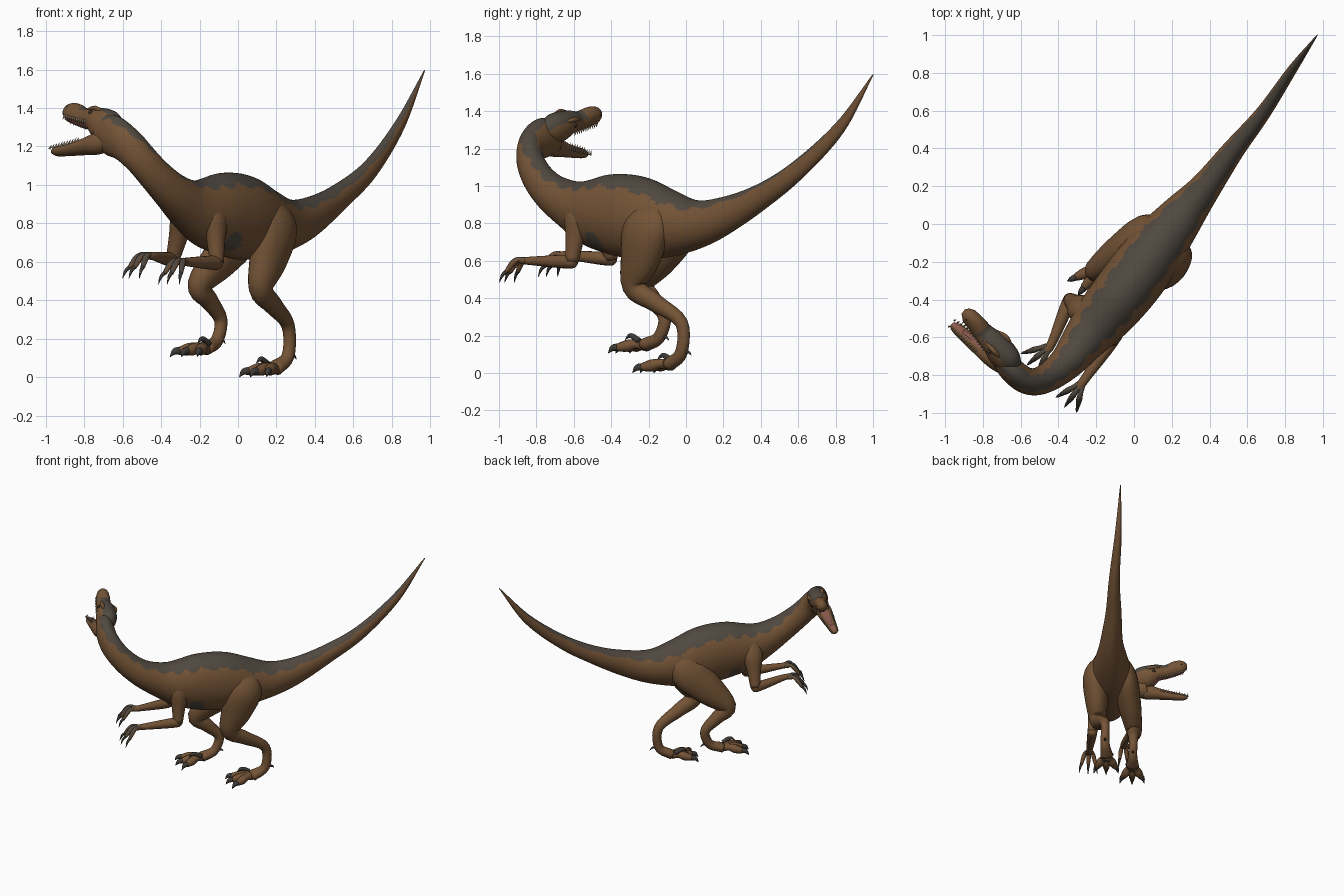
import bpy, bmesh, math
from mathutils import Vector, Matrix

if "Cube" in bpy.data.objects:
    bpy.data.objects.remove(bpy.data.objects["Cube"])


def material(name, rgb):
    m = bpy.data.materials.new(name)
    m.use_nodes = True
    m.diffuse_color = (*rgb, 1)
    bsdf = m.node_tree.nodes["Principled BSDF"]
    bsdf.inputs["Base Color"].default_value = (*rgb, 1)
    bsdf.inputs["Roughness"].default_value = 0.8
    return m


MATS = [material("brown_skin", (0.175, 0.088, 0.037)),
        material("grey_back", (0.08, 0.066, 0.051)),
        material("dark_claw", (0.05, 0.044, 0.038)),
        material("ivory_tooth", (0.45, 0.36, 0.22)),
        material("pink_mouth", (0.26, 0.1, 0.08)),
        material("dark_eye", (0.04, 0.028, 0.015))]
BROWN, GREY, CLAW, TOOTH, MOUTH, EYE = range(6)
UP = Vector((0, 0, 1))
AXIS = Vector((0.628, 0.778, 0))      # body direction, towards the tail
SIDE = Vector((0.778, -0.628, 0))     # towards the model's left


def finish(name, bm):
    bmesh.ops.recalc_face_normals(bm, faces=bm.faces)
    me = bpy.data.meshes.new(name)
    for f in bm.faces:
        f.smooth = True
    bm.to_mesh(me)
    bm.free()
    for m in MATS:
        me.materials.append(m)
    ob = bpy.data.objects.new(name, me)
    bpy.context.scene.collection.objects.link(ob)


def smooth_path(pts, sub):
    """Catmull-Rom through rows of (x, y, z, half height, half width)."""
    p = [Vector(q) for q in pts]
    p = [p[0] * 2 - p[1]] + p + [p[-1] * 2 - p[-2]]
    out = []
    for a, b, c, d in zip(p, p[1:], p[2:], p[3:]):
        for k in range(sub):
            t = k / sub
            out.append((b * 2 + (c - a) * t + (a * 2 - b * 5 + c * 4 - d) * t ** 2
                        + (b * 3 - a - c * 3 + d) * t ** 3) / 2)
    return out + [p[-2]]


def loft(name, pts, up=UP, seg=16, sub=5, paint=lambda c, i, pos: BROWN, frame=None):
    """Skin elliptical rings along a path; paint(c, i, pos) picks the colour."""
    rows = smooth_path(pts, sub)
    ctr = [Vector(r[:3]) for r in rows]
    if frame:
        ctr = [frame @ c for c in ctr]
    bm = bmesh.new()
    rings = []
    for i, (c, r) in enumerate(zip(ctr, rows)):
        t = (ctr[min(i + 1, len(ctr) - 1)] - ctr[max(i - 1, 0)]).normalized()
        side = t.cross(up).normalized()
        top = side.cross(t)
        h, w = max(r[3], 0.001), max(r[4], 0.001)
        angles = [2 * math.pi * k / seg for k in range(seg)]
        rings.append([bm.verts.new(c + top * h * math.cos(a) + side * w * math.sin(a))
                      for a in angles])
    for i, (a, b) in enumerate(zip(rings, rings[1:])):
        for k in range(seg):
            n = (k + 1) % seg
            f = bm.faces.new((a[k], a[n], b[n], b[k]))
            f.material_index = paint(math.cos(2 * math.pi * (k + 0.5) / seg), i,
                                     f.calc_center_median())
    for ring in (rings[0], rings[-1]):
        bm.faces.new(ring).material_index = paint(0, 0, ring[0].co)
    finish(name, bm)


def solid(index):
    return lambda c, i, pos: index


# Body, neck and tail in one skin, with a ragged dark band and flank patches
patches = [Vector((-0.03, -0.49, 0.7)), Vector((-0.215, -0.34, 0.7))]


def body_paint(c, i, pos):
    if min((pos - p).length for p in patches) < 0.06:
        return GREY
    edge = 0.54 + 0.14 * min(i / 60, 1) + 0.07 * math.sin(i * 0.9)
    edge += 0.14 * max(0, 1 - i / 20) + 0.1 * (i > 92)
    return GREY if c > edge else BROWN


loft("body", [
    (0.97, 1.0, 1.595, 0.003, 0.003), (0.84, 0.82, 1.31, 0.034, 0.025),
    (0.685, 0.59, 1.08, 0.052, 0.04), (0.525, 0.39, 0.937, 0.07, 0.059),
    (0.38, 0.195, 0.838, 0.102, 0.083), (0.26, 0.05, 0.795, 0.133, 0.117),
    (0.14, -0.1, 0.8, 0.185, 0.148), (0.03, -0.25, 0.83, 0.22, 0.163),
    (-0.07, -0.38, 0.848, 0.217, 0.16), (-0.17, -0.5, 0.86, 0.184, 0.147),
    (-0.26, -0.61, 0.898, 0.134, 0.12), (-0.345, -0.72, 0.965, 0.104, 0.095),
    (-0.43, -0.795, 1.05, 0.09, 0.08), (-0.51, -0.833, 1.14, 0.086, 0.073),
    (-0.58, -0.825, 1.21, 0.094, 0.07), (-0.65, -0.77, 1.255, 0.107, 0.067),
    (-0.71, -0.7, 1.27, 0.09, 0.055)], seg=64, sub=8, paint=body_paint)

# Head frame: local x forward, y left, z up, turned back and rolled
fwd = Vector((-0.66, 0.72, 0.2)).normalized()
left = Matrix.Rotation(math.radians(25), 3, fwd) @ UP.cross(fwd).normalized()
crown = fwd.cross(left)
HEAD = Matrix.Translation((-0.66, -0.74, 1.28)) @ Matrix((fwd, left, crown)).transposed().to_4x4()


def skull_paint(c, i, pos):
    if c < -0.8 and i > 10:
        return MOUTH
    return GREY if c > 0.6 + 0.08 * math.sin(i * 2) and i < 22 else BROWN


loft("skull", [(-0.06, 0, -0.01, 0.04, 0.03), (0.02, 0, 0.012, 0.085, 0.066),
               (0.08, 0, 0.024, 0.085, 0.074), (0.15, 0, 0.035, 0.064, 0.066),
               (0.22, 0, 0.025, 0.052, 0.054), (0.3, 0, 0.034, 0.055, 0.046),
               (0.35, 0, 0.03, 0.046, 0.039), (0.378, 0, 0.02, 0.018, 0.018)],
     up=crown, seg=28, paint=skull_paint, frame=HEAD)
loft("lower_jaw", [(-0.03, 0, -0.045, 0.05, 0.045), (0.05, 0, -0.085, 0.057, 0.056),
                   (0.13, 0, -0.122, 0.042, 0.05), (0.22, 0, -0.16, 0.03, 0.039),
                   (0.3, 0, -0.187, 0.024, 0.03), (0.332, 0, -0.195, 0.011, 0.013)],
     up=crown, seg=28, paint=lambda c, i, p: MOUTH if c > 0.86 and i > 7 else BROWN, frame=HEAD)
loft("tongue", [(0.08, 0, -0.055, 0.01, 0.016), (0.18, 0, -0.113, 0.01, 0.015),
                (0.27, 0, -0.152, 0.005, 0.008)],
     up=crown, paint=solid(MOUTH), frame=HEAD)

# Teeth along both jaws
bm = bmesh.new()
for k in range(11):
    x = 0.155 + 0.018 * k
    w = 0.055 - 0.0022 * k
    for s in (-1, 1):
        for y, z, tip in ((w, -0.003, -1), (w * 0.75, -0.042 - 0.43 * x, 1)):
            spin = Matrix.Rotation(math.pi if tip < 0 else 0, 4, "X")
            place = Matrix.Translation((x, s * y, z + tip * 0.008))
            bmesh.ops.create_cone(bm, cap_ends=True, segments=6, radius1=0.006, radius2=0.0,
                                  depth=0.028, matrix=HEAD @ place @ spin)
for f in bm.faces:
    f.material_index = TOOTH
finish("teeth", bm)


def bead(name, spot, size, index):
    bm = bmesh.new()
    bmesh.ops.create_uvsphere(bm, u_segments=16, v_segments=8, radius=size,
                              matrix=HEAD @ Matrix.Translation(spot))
    for f in bm.faces:
        f.material_index = index
    finish(name, bm)


# Eyes, brows and nostrils
for tag, s in (("left", 1), ("right", -1)):
    bead(tag + "_eye", (0.135, s * 0.062, 0.05), 0.013, EYE)
    bead(tag + "_nostril", (0.345, s * 0.033, 0.05), 0.007, EYE)
    loft(tag + "_brow", [(0.085, s * 0.05, 0.076, 0.008, 0.008), (0.13, s * 0.053, 0.08, 0.013, 0.014),
                         (0.185, s * 0.044, 0.064, 0.006, 0.008)], up=crown, frame=HEAD)


def row(p, h, w):
    return (p.x, p.y, p.z, h, w)


def claw(name, base, d, size, r):
    loft(name, [row(base - d * size * 0.2, r, r),
                row(base + d * size * 0.5 + UP * size * 0.05, r * 0.8, r * 0.7),
                row(base + d * size - UP * size * 0.4, 0.001, 0.001)],
         seg=10, paint=solid(CLAW))


def digit(name, base, d, length, drop, r, dark):
    """A toe or finger with a knuckle and a hooked claw."""
    tip = base + d * length - UP * drop
    loft(name, [row(base, r, r), row(base + d * length * 0.35 + UP * 0.008, r * 0.85, r * 0.85),
                row(base + d * length * 0.65 - UP * drop * 0.2, r * 1.05, r),
                row(tip, r * 0.7, r * 0.7)],
         seg=12, paint=lambda c, i, p: GREY if c > dark else BROWN)
    claw(name + "_claw", tip, (d - UP * drop * 16).normalized(), 0.052, r * 0.7)


def turn(d, degrees):
    return Matrix.Rotation(math.radians(degrees), 3, "Z") @ d


# Legs and three-toed feet
def leg(tag, s, hip, knee, ankle, base, ball):
    hip, knee, ankle, base, ball = map(Vector, (hip, knee, ankle, base, ball))
    inward = -SIDE * s
    loft(tag + "_leg", [row(hip + UP * 0.18 + inward * 0.085, 0.05, 0.02),
                        row(hip + UP * 0.1 + inward * 0.04, 0.11, 0.065),
                        row(hip, 0.14, 0.09), row(hip.lerp(knee, 0.5), 0.118, 0.086),
                        row(knee, 0.068, 0.06), row(knee.lerp(ankle, 0.45), 0.05, 0.046),
                        row(ankle, 0.036, 0.034), row(base, 0.034, 0.033), row(ball, 0.036, 0.048)],
         up=-AXIS, seg=24)
    for k, name in ((-1, "inner"), (0, "middle"), (1, "outer")):
        digit(f"{tag}_{name}_toe", ball - UP * 0.002, turn(-AXIS, k * s * 27), 0.15, 0.012, 0.03, 0.97)
    # Raised inner claw and heel spur
    inner = ball - SIDE * s * 0.035 + UP * 0.03
    claw(tag + "_sickle_claw", inner - AXIS * 0.03, (UP * 0.4 - AXIS).normalized(), 0.085, 0.017)
    claw(tag + "_heel_spur", base + AXIS * 0.03, AXIS, 0.04, 0.01)


leg("left", 1, (0.195, -0.215, 0.77), (0.12, -0.275, 0.46), (0.26, -0.025, 0.27),
    (0.26, -0.025, 0.11), (0.19, -0.09, 0.045))
leg("right", -1, (0.028, -0.073, 0.77), (-0.2, -0.24, 0.48), (-0.09, -0.115, 0.3),
    (-0.11, -0.145, 0.19), (-0.17, -0.22, 0.15))


# Arms and three-fingered hands
def arm(tag, s, shoulder, elbow, wrist, heading):
    shoulder, elbow, wrist = map(Vector, (shoulder, elbow, wrist))
    d = Vector(heading).normalized()
    loft(tag + "_arm", [row(shoulder + UP * 0.12 - SIDE * s * 0.03, 0.04, 0.02),
                        row(shoulder, 0.075, 0.056),
                        row(shoulder.lerp(elbow, 0.5), 0.052, 0.047), row(elbow, 0.036, 0.036)],
         up=-AXIS)
    loft(tag + "_forearm", [row(elbow + (elbow - wrist) * 0.1, 0.02, 0.02), row(elbow, 0.036, 0.035),
                            row(elbow.lerp(wrist, 0.35), 0.034, 0.034),
                            row(wrist, 0.022, 0.024), row(wrist + d * 0.05, 0.018, 0.032)])
    for k, name in ((-1, "inner"), (0, "middle"), (1, "outer")):
        aim = turn(d, k * s * 24)
        digit(f"{tag}_{name}_finger", wrist + aim * 0.025, aim, 0.105, 0.06, 0.016, 0.7)


arm("left", 1, (-0.12, -0.58, 0.84), (-0.11, -0.61, 0.595), (-0.27, -0.835, 0.6), (-0.08, -0.11, 0))
arm("right", -1, (-0.283, -0.448, 0.84), (-0.34, -0.4, 0.61), (-0.44, -0.64, 0.63), (-0.13, -0.11, 0))
